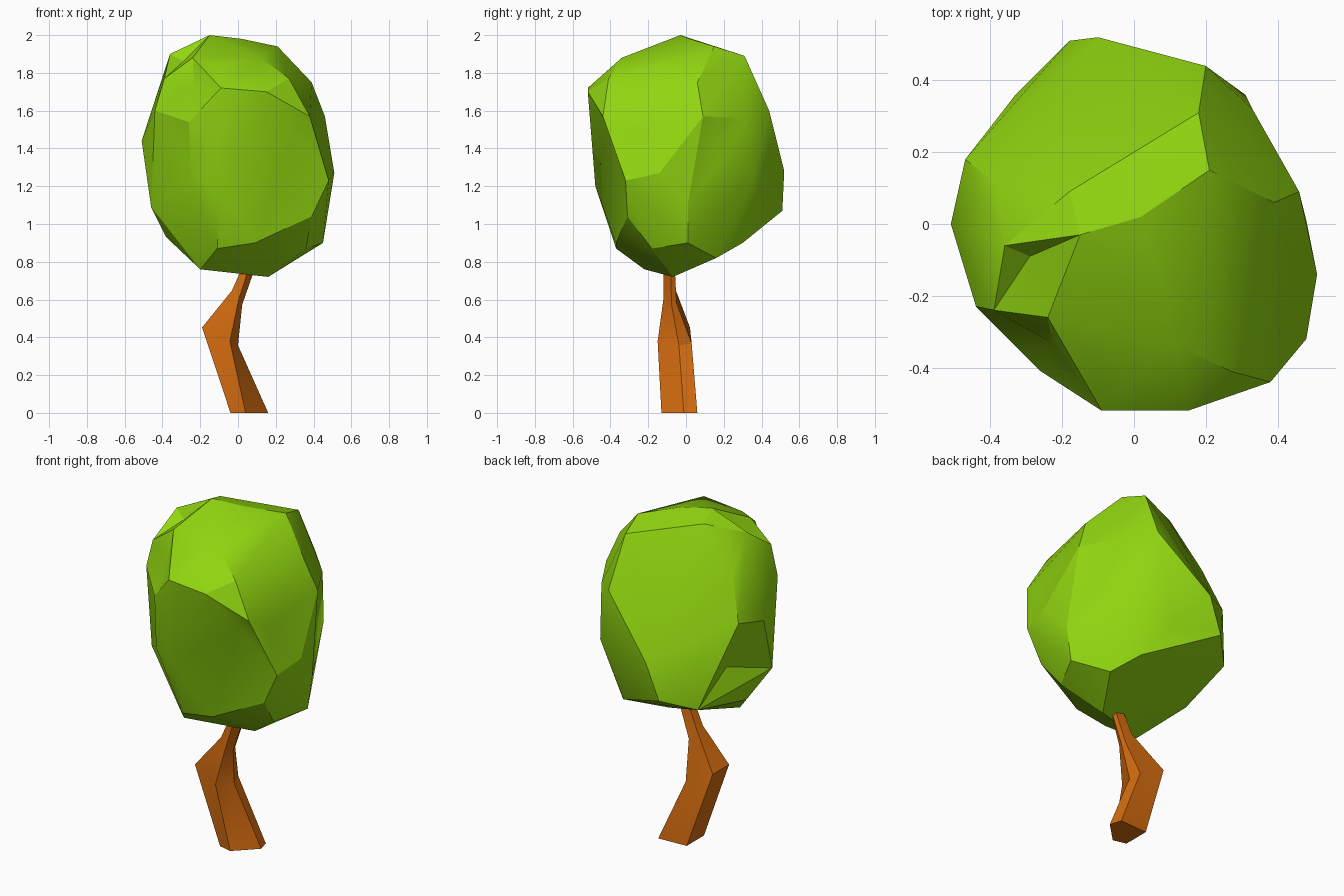
import bpy
import bmesh
import math
from mathutils import Vector
from mathutils.bvhtree import BVHTree

# Remove the default object
default_cube = bpy.data.objects.get("Cube")
if default_cube:
    bpy.data.objects.remove(default_cube, do_unlink=True)


def make_material(name, colour):
    material = bpy.data.materials.new(name)
    material.use_nodes = True
    material.diffuse_color = colour
    material.node_tree.nodes["Principled BSDF"].inputs["Base Color"].default_value = colour
    return material


def finish_object(bm, name, material, sharp_angle):
    """Turn the bmesh into an object with one colour and angle-based shading."""
    bmesh.ops.recalc_face_normals(bm, faces=bm.faces[:])
    mesh = bpy.data.meshes.new(name)
    bm.to_mesh(mesh)
    bm.free()
    mesh.materials.append(material)
    obj = bpy.data.objects.new(name, mesh)
    bpy.context.collection.objects.link(obj)
    bpy.ops.object.select_all(action="DESELECT")
    obj.select_set(True)
    bpy.context.view_layer.objects.active = obj
    bpy.ops.object.shade_smooth_by_angle(angle=math.radians(sharp_angle))
    return obj


def hull_of(points):
    """Wrap points in a convex hull; return the bmesh and its vertices in order."""
    bm = bmesh.new()
    verts = [bm.verts.new(point) for point in points]
    bmesh.ops.convex_hull(bm, input=verts)
    return bm, verts


leaf_green = make_material("leaf_green", (0.28, 0.66, 0.005, 1))
bark_brown = make_material("bark_brown", (0.66, 0.15, 0.005, 1))

# Trunk: one five-sided section swept along a crooked path
section = [(1, 0.25), (0.8, 1), (-1, 0.9), (-1, -0.8)]
# Each station: centre, half width, half depth, slope across x, front corner
stations = [
    (Vector((0.06, -0.035, 0)), 0.1, 0.095, 0, -0.2),
    (Vector((-0.095, -0.06, 0.405)), 0.095, 0.09, 0.5, 0.55),
    (Vector((-0.005, -0.085, 0.61)), 0.027, 0.035, 1.4, 0.3),
    (Vector((0.065, -0.09, 0.79)), 0.03, 0.03, 0.3, 0),
]
bm = bmesh.new()
rings = []
for centre, width, depth, slope, front in stations:
    rings.append([
        bm.verts.new(centre + Vector((x * width, y * depth, -x * width * slope)))
        for x, y in [(front, -1)] + section
    ])
for lower, upper in zip(rings, rings[1:]):
    for i in range(len(lower)):
        j = (i + 1) % len(lower)
        bm.faces.new((lower[i], lower[j], upper[j], upper[i]))
bm.faces.new(rings[0])
bm.faces.new(rings[-1])
finish_object(bm, "trunk", bark_brown, 25)

# Crown: hull around its main corners, in hundredths of a unit
crown_corners = [
    # top
    (-15, -3, 200), (2, 2, 198), (21, 15, 194), (18, 31, 189), (-18, 9, 196),
    (-36, -6, 190), (-24, -26, 188), (-11, -37, 184), (12, -34, 188),
    # upper sides
    (-39, -24, 177), (-9, -52, 172), (15, -52, 170), (27, -41, 177),
    (39, 6, 175), (46, 9, 157), (33, 32, 156), (20, 44, 160), (-38, 11, 173),
    # widest part
    (38, -44, 157), (48, -32, 123), (51, -14, 127), (31, 36, 125),
    (-10, 52, 128), (-18, 51, 107), (-47, 18, 148), (-51, 0, 144),
    (-44, -23, 160), (-26, -41, 154), (-25, -41, 124), (-9, -48, 120),
    # underside
    (48, 1, 110), (45, 1, 90), (36, -18, 87), (39, -31, 104), (9, -37, 90),
    (-11, -37, 87), (-46, -15, 109), (-38, -2, 93), (-20, -22, 76),
    (16, -7, 72), (30, 16, 82), (20, 30, 90), (8, 43, 107), (-33, 36, 100),
]
# Hollows: corners that sit inside the hull
crown_hollows = [
    (41, -32, 150), (30, -41, 150), (-30, -34, 142), (-23, -33, 171),
    (-29, -9, 186), (-35, 12, 117), (38, 16, 131),
]
corners = [Vector(c) / 100 for c in crown_corners]
hollows = [Vector(c) / 100 for c in crown_hollows]
crown_centre = Vector((0, 0, 1.36))

# Lift each hollow corner just outside the hull so that it joins its neighbours
bm, verts = hull_of(corners)
surface = BVHTree.FromBMesh(bm)
bm.free()
lifted = []
for place in hollows:
    direction = (place - crown_centre).normalized()
    hit = surface.ray_cast(crown_centre, direction)[0]
    lifted.append(hit + direction * 0.008)

# Wrap everything, then sink the hollow corners back to their true places
bm, verts = hull_of(corners + lifted)
for vert, place in zip(verts[len(corners):], hollows):
    vert.co = place
loose = [v for v in bm.verts if not v.link_faces]
bmesh.ops.delete(bm, geom=loose, context="VERTS")
finish_object(bm, "leaf_crown", leaf_green, 25)
